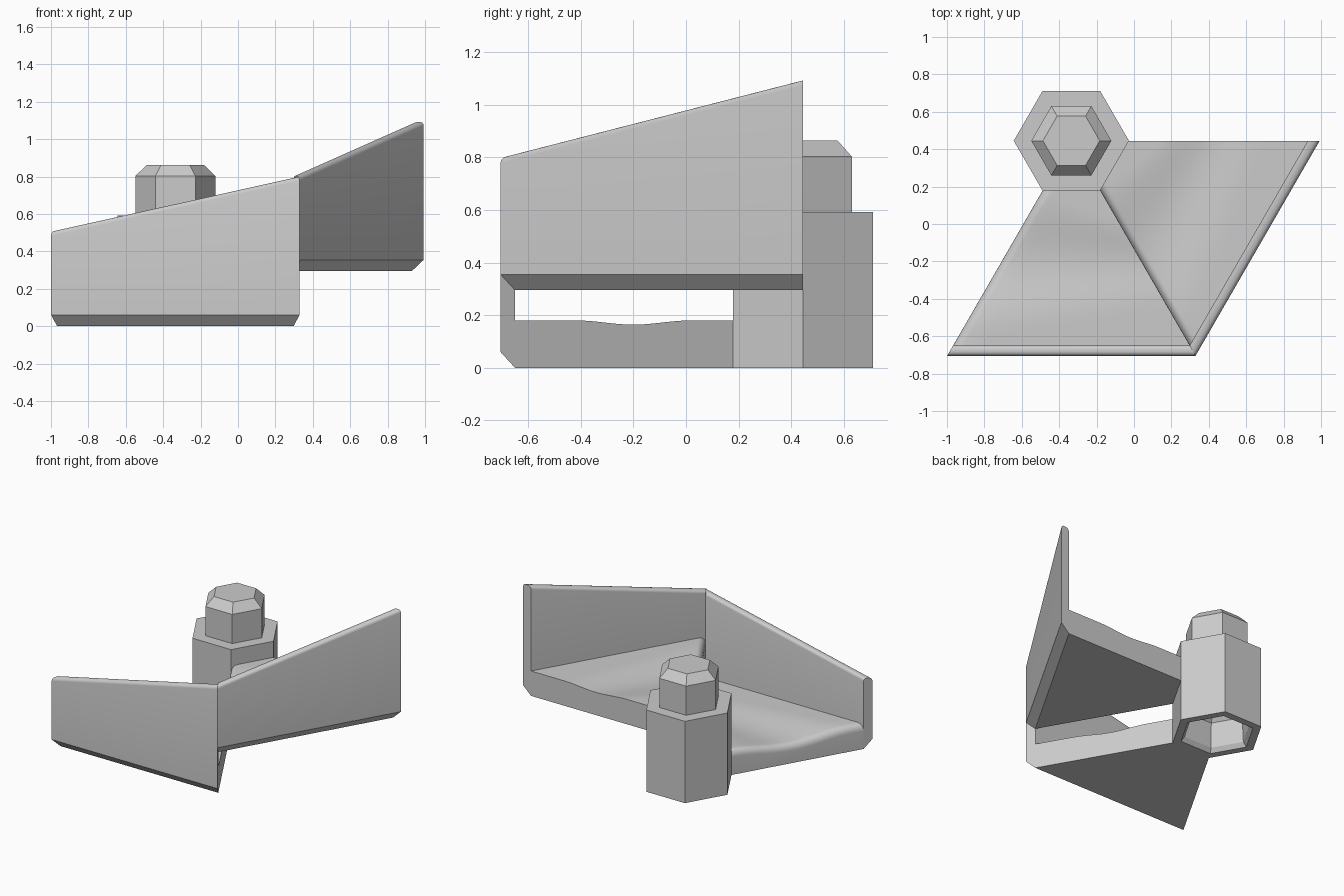
import bpy, math
from math import sin, cos, pi, radians

if "Cube" in bpy.data.objects:
    bpy.data.objects.remove(bpy.data.objects["Cube"], do_unlink=True)

stone = bpy.data.materials.new("stone grey")
stone.use_nodes = True
GREY = (0.6, 0.6, 0.6, 1)
stone.diffuse_color = GREY
stone.node_tree.nodes["Principled BSDF"].inputs["Base Color"].default_value = GREY

CX, CY = -0.335, 0.445        # post axis
OUTER, WALL_IN, INNER = -1.15, -1.095, -0.265   # distances from the axis
FLOOR, STEP, NOSE = 0.18, 0.295, 0.05


def loft(name, rings):
    """Skin closed rings of equal length and cap both ends."""
    n = len(rings[0])
    faces = [(a * n + i, a * n + (i + 1) % n, (a + 1) * n + (i + 1) % n, (a + 1) * n + i)
             for a in range(len(rings) - 1) for i in range(n)]
    faces += [tuple(reversed(range(n))), tuple(range((len(rings) - 1) * n, len(rings) * n))]
    mesh = bpy.data.meshes.new(name)
    mesh.from_pydata([p for r in rings for p in r], [], faces)
    mesh.materials.append(stone)
    return mesh


def place(name, mesh, turn=0, lift=0, smooth=True):
    ob = bpy.data.objects.new(name, mesh.copy())
    bpy.context.collection.objects.link(ob)
    ob.location = (CX, CY, lift)
    ob.rotation_euler.z = radians(turn)
    bpy.ops.object.select_all(action='DESELECT')
    ob.select_set(True)
    bpy.context.view_layer.objects.active = ob
    bpy.ops.object.mode_set(mode='EDIT')
    bpy.ops.mesh.select_all(action='SELECT')
    bpy.ops.mesh.normals_make_consistent(inside=False)
    bpy.ops.object.mode_set(mode='OBJECT')
    if smooth:
        bpy.ops.object.shade_smooth_by_angle(angle=radians(35))


def half_width(y):
    return -y * math.tan(radians(30))


# Hexagonal post: socket, outer shaft, then peg with a tapered tip
post_profile = [(0.155, 0.27), (0.215, 0.21), (0.225, 0.03), (0.25, 0), (0.308, 0),
                (0.308, 0.592), (0.214, 0.592), (0.214, 0.803), (0.152, 0.863)]
post = loft("post", [[(r * cos(i * pi / 3), r * sin(i * pi / 3), z) for i in range(6)]
                     for r, z in post_profile])
place("post", post, smooth=False)

# Tread: shallow worn dish on top and a rounded leading edge
COLS = 32
rings = []
nose = [NOSE * (1 - cos(a * pi / 12)) for a in range(7)]
body = [None] * 10
for k in range(len(nose) + len(body)):
    ring = []
    for j in range(COLS + 1):
        y = WALL_IN + (INNER - WALL_IN) * j / COLS
        w = half_width(y)
        if k < len(nose):
            d, t = nose[k], 0
            drop = NOSE - math.sqrt(max(0, NOSE ** 2 - (NOSE - d) ** 2))
        else:
            t = (k - len(nose) + 1) / len(body)
            d, drop = NOSE + (2 * w - NOSE) * t, 0
        u = max(-1, min(1, (y + 0.645) / (0.38 - 0.16 * t)))
        dish = (0.04 - 0.024 * t) * (1 + cos(pi * u)) / 2
        ring.append((-w + d, y, FLOOR - drop - dish))
    x_in, x_out = ring[-1][0], ring[0][0]
    ring += [(x_in, INNER, 0), (x_out, WALL_IN, 0)]
    rings.append(ring)
tread = loft("tread", rings)

# Outer wall: sloping rounded top and chamfered foot
R = 0.022
section = [(OUTER, 0.06, False), (WALL_IN, 0, False)]
section += [(WALL_IN - R + R * cos(a * pi / 8), -R + R * sin(a * pi / 8), True) for a in range(5)]
section += [(OUTER + R + R * cos(a * pi / 8), -R + R * sin(a * pi / 8), True) for a in range(4, 9)]


def wall_ring(side):
    ring = []
    for y, z, on_top in section:
        x = side * half_width(y)
        slope_top = 0.505 + STEP * (x + 0.664) / 1.328
        ring.append((x, y, slope_top + z if on_top else z))
    return ring


wall = loft("wall", [wall_ring(-1), wall_ring(1)])

# Two steps winding up around the post
for i, label in enumerate(("lower", "upper")):
    place(label + "_tread", tread, 60 * i, STEP * i)
    place(label + "_wall", wall, 60 * i, STEP * i)
